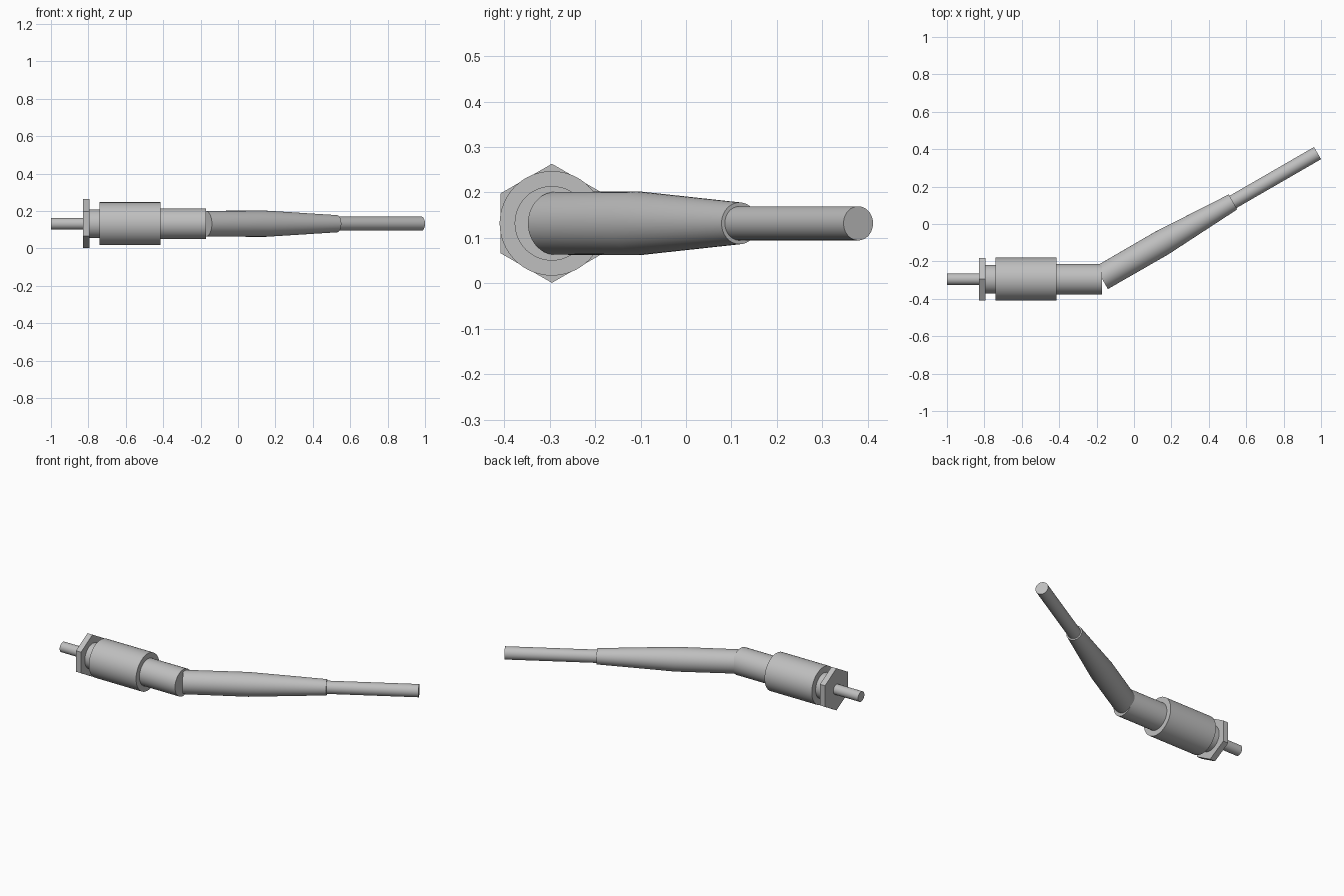
import bpy
import bmesh
import math
from mathutils import Matrix, Vector

cube = bpy.data.objects.get("Cube")
if cube:
    bpy.data.objects.remove(cube, do_unlink=True)

# Single grey finish
grey = bpy.data.materials.new("light_grey")
grey.use_nodes = True
colour = (0.52, 0.52, 0.52, 1)
grey.diffuse_color = colour
grey.node_tree.nodes["Principled BSDF"].inputs["Base Color"].default_value = colour

AXIS_Y, AXIS_Z = -0.295, 0.132


def rod(name, profile, origin, angle=0.0, sides=48):
    """Closed rod along local x from (distance, radius) pairs, turned about z."""
    bm = bmesh.new()
    rings = []
    for dist, rad in profile:
        rings.append([bm.verts.new((dist,
                                    rad * math.sin(math.tau * i / sides),
                                    rad * math.cos(math.tau * i / sides)))
                      for i in range(sides)])
    for a, b in zip(rings, rings[1:]):
        for i in range(sides):
            j = (i + 1) % sides
            bm.faces.new((a[i], a[j], b[j], b[i]))
    bm.faces.new(rings[0])
    bm.faces.new(rings[-1])
    bmesh.ops.recalc_face_normals(bm, faces=bm.faces)
    bm.transform(Matrix.Translation(Vector(origin)) @ Matrix.Rotation(angle, 4, "Z"))
    mesh = bpy.data.meshes.new(name)
    bm.to_mesh(mesh)
    bm.free()
    mesh.materials.append(grey)
    obj = bpy.data.objects.new(name, mesh)
    bpy.context.collection.objects.link(obj)
    bpy.ops.object.select_all(action="DESELECT")
    obj.select_set(True)
    bpy.context.view_layer.objects.active = obj
    bpy.ops.object.shade_smooth_by_angle(angle=math.radians(30))
    return obj


# Straight connector: name, start x, end x, radius, sides
for name, start, end, radius, sides in (
        ("contact_pin", -1.0, -0.82, 0.031, 32),
        ("hex_nut", -0.83, -0.795, 0.131, 6),
        ("neck", -0.80, -0.735, 0.077, 48),
        ("barrel", -0.74, -0.415, 0.115, 64),
        ("rear_sleeve", -0.42, -0.17, 0.082, 48)):
    rod(name, [(start, radius), (end, radius)], (0, AXIS_Y, AXIS_Z), sides=sides)

# Angled strain relief and cable
elbow = (-0.174, -0.288, AXIS_Z)
bend = math.radians(30)
rod("strain_relief", [(0, 0.069), (0.37, 0.07), (0.812, 0.046)], elbow, bend)
rod("cable", [(0.80, 0.0375), (1.334, 0.0375)], elbow, bend)
